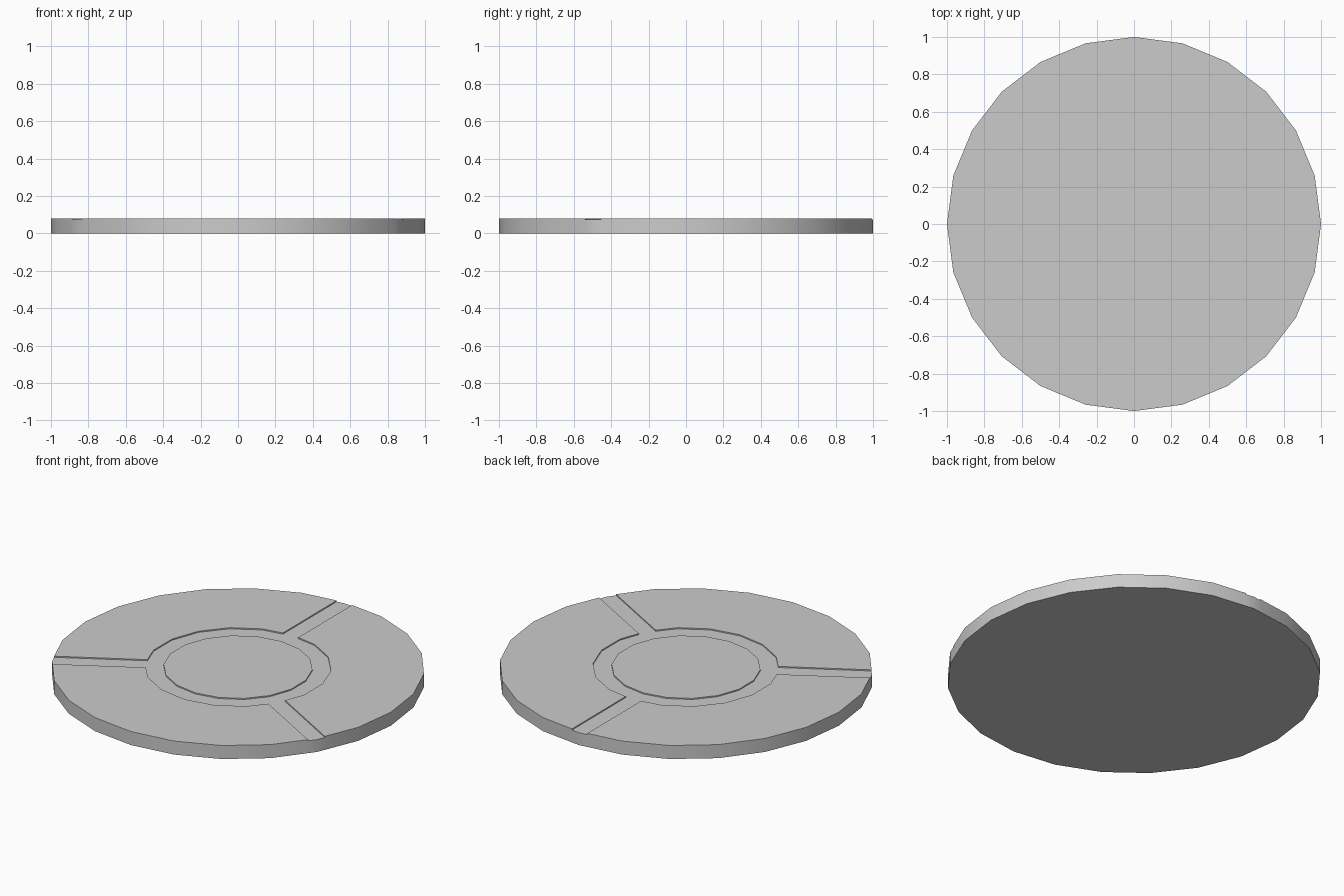
import bpy, bmesh
from math import radians, sin, cos
from mathutils import Vector

if "Cube" in bpy.data.objects:
    bpy.data.objects.remove(bpy.data.objects["Cube"])

FLOOR, RIM, TOP = 0.073, 0.08, 0.10   # groove floor, bevel start, top
BEVEL, HALF = 0.02, 0.05              # bevel width, half groove width
bm = bmesh.new()


def polar(r, deg):
    return Vector((r * cos(radians(deg)), r * sin(radians(deg))))


def face(points):
    return bm.faces.new([bm.verts.new((p[0], p[1], p[2])) for p in points])


def at(points, z):
    return [(p.x, p.y, z) for p in points]


def wall(points, z0, z1, closed=False):
    pairs = list(zip(points, points[1:]))
    if closed:
        pairs.append((points[-1], points[0]))
    for a, b in pairs:
        face([(a.x, a.y, z0), (b.x, b.y, z0), (b.x, b.y, z1), (a.x, a.y, z1)])


def arc(r, start, step):
    """Points of one third, trimmed where the two spokes cut it."""
    pts = [polar(r, start + step * i) for i in range(round(120 / step) + 1)]
    t = HALF / (r * sin(radians(step)))
    first, last = pts[0].lerp(pts[1], t), pts[-1].lerp(pts[-2], t)
    return [first] + pts[1:-1] + [last]


tops = []
for start in (-30, 90, 210):
    outer, inner = arc(1.0, start, 15), arc(0.5, start, 20)
    end = start + 120
    # raised pad
    outline = outer + inner[::-1]
    wall(outline, FLOOR, RIM, True)
    tops.append(face(at(outline, RIM)))
    # outer side wall, including the spoke end
    next_outer = arc(1.0, end, 15)[0]
    next_inner = arc(0.5, end, 20)[0]
    wall(outer + [polar(1, end), next_outer], 0, FLOOR)
    # spoke groove floor
    face(at([inner[-1], outer[-1], polar(1, end), next_outer,
             next_inner, polar(0.5, end)], FLOOR))
    # ring groove floor
    hub = [polar(0.4, start + 20 * i) for i in range(7)]
    ring = [polar(0.5, start)] + inner[1:-1] + [polar(0.5, end)]
    for i in range(6):
        pts = [hub[i], ring[i]]
        if i == 0:
            pts.append(inner[0])
        if i == 5:
            pts.append(inner[-1])
        face(at(pts + [ring[i + 1], hub[i + 1]], FLOOR))

# raised centre disc
hub = [polar(0.4, -30 + 20 * i) for i in range(18)]
wall(hub, FLOOR, RIM, True)
tops.append(face(at(hub, RIM)))

# underside: matches the outer rim points
rim = []
for start in (-30, 90, 210):
    rim += [polar(1, start)] + arc(1.0, start, 15)
face(at(rim[::-1], 0))

# rounded-over top edges
bmesh.ops.inset_individual(bm, faces=tops, thickness=BEVEL,
                           depth=TOP - RIM, use_even_offset=True)
bmesh.ops.remove_doubles(bm, verts=bm.verts, dist=1e-4)
bmesh.ops.recalc_face_normals(bm, faces=bm.faces)

mesh = bpy.data.meshes.new("grooved_disc")
bm.to_mesh(mesh)
bm.free()
disc = bpy.data.objects.new("grooved_disc", mesh)
bpy.context.collection.objects.link(disc)
bpy.context.view_layer.objects.active = disc
disc.select_set(True)
bpy.ops.object.shade_smooth_by_angle(angle=radians(60))
